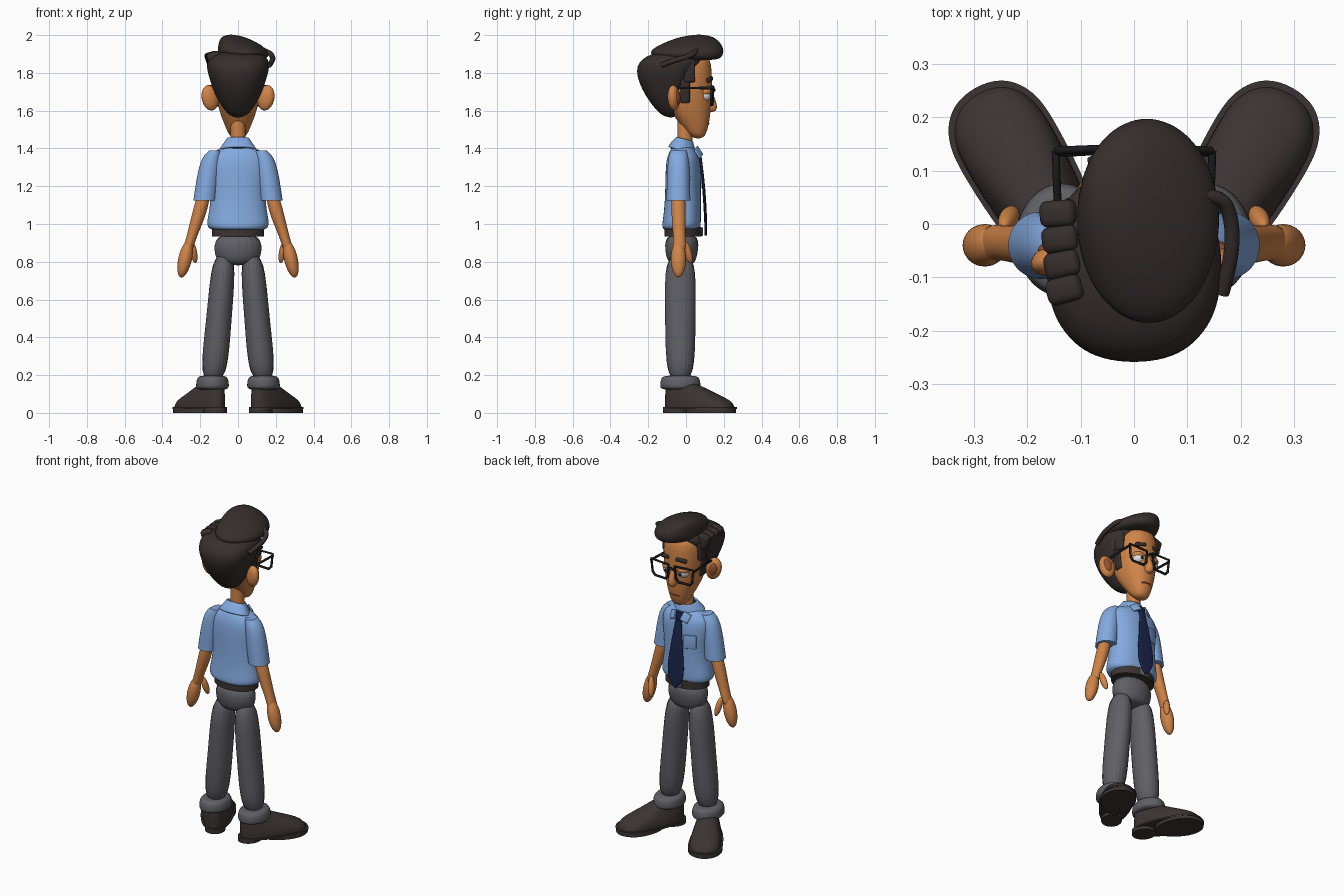
import bpy, bmesh
from math import sin, cos, pi, radians, copysign
from mathutils import Matrix, Vector, Euler

if "Cube" in bpy.data.objects:
    bpy.data.objects.remove(bpy.data.objects["Cube"])


def material(name, red, green, blue):
    mat = bpy.data.materials.new(name)
    mat.use_nodes = True
    mat.diffuse_color = (red, green, blue, 1)
    shader = mat.node_tree.nodes["Principled BSDF"]
    shader.inputs["Base Color"].default_value = mat.diffuse_color
    shader.inputs["Roughness"].default_value = .7
    return mat


hair = material("dark brown hair", .036, .028, .026)
skin = material("tan skin", .63, .23, .065)
shirt = material("light blue cloth", .23, .4, .74)
trousers = material("grey cloth", .115, .115, .13)
leather = material("brown leather", .045, .034, .034)
navy = material("navy cloth", .01, .018, .07)
plastic = material("black plastic", .012, .011, .012)
white = material("eye white", .75, .75, .75)
lip = material("lip brown", .3, .08, .03)
metal = material("buckle grey", .16, .15, .15)


def add_object(name, data, mat, mirror):
    data.materials.append(mat)
    ob = bpy.data.objects.new(name, data)
    bpy.context.collection.objects.link(ob)
    if mirror:
        ob.modifiers.new("Mirror", 'MIRROR').use_mirror_merge = False
    return ob


def add_mesh(name, bm, mat, mirror):
    bmesh.ops.recalc_face_normals(bm, faces=bm.faces)
    for face in bm.faces:
        face.smooth = True
    mesh = bpy.data.meshes.new(name)
    bm.to_mesh(mesh)
    bm.free()
    return add_object(name, mesh, mat, mirror)


def ring(z, wide, back, front=None, x=0, y=-.02):
    """One horizontal section: half width, depth behind and depth in front."""
    return x, y, z, wide, back, front or back


def loft(name, mat, rings, mirror=False, crisp=False, square=2, place=None, caps=True, sides=20):
    """Skin a stack of rings into a smooth body; crisp keeps the end rims sharp."""
    bm = bmesh.new()
    crease = bm.edges.layers.float.new("crease_edge")
    rows = []
    for x, y, z, wide, back, front in rings:
        row = []
        for i in range(sides):
            c, s = cos(2 * pi * i / sides), sin(2 * pi * i / sides)
            deep = front if s > 0 else back
            row.append(bm.verts.new((x + wide * copysign(abs(c) ** (2 / square), c),
                                     y + deep * copysign(abs(s) ** (2 / square), s), z)))
        rows.append(row)
    for low, high in zip(rows, rows[1:]):
        for i in range(sides):
            j = (i + 1) % sides
            bm.faces.new((low[i], low[j], high[j], high[i]))
    for row in (rows[0], rows[-1]) if caps else ():
        cap = bm.faces.new(row)
        for edge in cap.edges if crisp else ():
            edge[crease] = 1
            edge.smooth = False
    if place:
        bm.transform(place)
    ob = add_mesh(name, bm, mat, mirror)
    sub = ob.modifiers.new("Subdivision", 'SUBSURF')
    sub.levels = sub.render_levels = 2
    return ob


def slab(name, mat, bottom, top, mirror=False, square=2, place=None, **section):
    """A straight-sided band with one section throughout."""
    return loft(name, mat, [ring(bottom, **section), ring(top, **section)],
                mirror, True, square, place)


def placed(loc, rot=(0, 0, 0), size=(1, 1, 1)):
    return Matrix.LocRotScale(Vector(loc), Euler([radians(a) for a in rot]), Vector(size))


def ball(name, mat, loc, size, rot=(0, 0, 0), mirror=True):
    bm = bmesh.new()
    bmesh.ops.create_uvsphere(bm, u_segments=24, v_segments=16, radius=1)
    bm.transform(placed(loc, rot, size))
    return add_mesh(name, bm, mat, mirror)


def block(name, mat, loc, size, rot=(0, 0, 0), mirror=False, rounding=.004):
    bm = bmesh.new()
    bmesh.ops.create_cube(bm, size=1)
    bm.transform(placed(loc, rot, size))
    ob = add_mesh(name, bm, mat, mirror)
    bevel = ob.modifiers.new("Bevel", 'BEVEL')
    bevel.width, bevel.segments = rounding, 3
    return ob


def tube(name, mat, points, radius, closed=False, mirror=False, smooth=False):
    curve = bpy.data.curves.new(name, 'CURVE')
    curve.dimensions, curve.use_fill_caps = '3D', True
    curve.bevel_depth, curve.bevel_resolution = radius, 3
    spline = curve.splines.new('NURBS' if smooth else 'POLY')
    spline.points.add(len(points) - 1)
    for point, co in zip(spline.points, points):
        point.co = (*co, 1)
    spline.use_cyclic_u, spline.use_endpoint_u, spline.order_u = closed, True, 3
    return add_object(name, curve, mat, mirror)


# Shoes: built pointing forward, then turned outward
foot = placed((.135, -.03, 0), (0, 0, -30))
loft("shoe_uppers", leather, [
    ring(z=.02, wide=.09, back=.3, front=.11, y=.21),
    ring(z=.06, wide=.09, back=.29, front=.11, y=.2),
    ring(z=.1, wide=.07, back=.19, front=.12, y=.1),
    ring(z=.16, wide=.05, back=.08, y=0)], mirror=True, crisp=True, square=2.3, place=foot)
slab("shoe_soles", leather, 0, .03, True, place=foot, wide=.1, back=.17, front=.12, y=.21)
slab("shoe_heels", leather, 0, .03, True, place=foot, wide=.06, back=.07, y=-.03)
slab("shoe_welts", leather, .02, .03, True, 2.3, foot, wide=.1, back=.31, front=.12, y=.21)
block("shoe_tongues", leather, foot @ Vector((0, .14, .09)), (.07, .08, .02), (-22, 0, -30), True)

# Trousers
loft("trouser_seat", trousers, [
    ring(z=.78, wide=.08, back=.06), ring(z=.82, wide=.13, back=.09, front=.08),
    ring(z=.96, wide=.13, back=.1)])
loft("trouser_legs", trousers, [
    ring(z=.87, wide=.07, back=.09, x=.07, y=-.03),
    ring(z=.5, wide=.065, back=.08, x=.1, y=-.03),
    ring(z=.14, wide=.08, back=.08, x=.135, y=-.03)], mirror=True)
loft("trouser_cuffs", trousers, [
    ring(z=z, wide=wide, back=wide + .02, x=.135, y=-.03)
    for z, wide in ((.12, .08), (.14, .09), (.18, .085), (.2, .07))], mirror=True)
slab("belt", leather, .935, .985, wide=.14, back=.1, y=-.015)
block("belt_buckle", metal, (0, .085, .96), (.06, .01, .045))

# Shirt
loft("shirt_body", shirt, [
    ring(z=.96, wide=.14, back=.1, front=.09), ring(z=.99, wide=.17, back=.11, front=.1),
    ring(z=1.04, wide=.16, back=.1), ring(z=1.16, wide=.14, back=.09, front=.1),
    ring(z=1.33, wide=.17, back=.09, front=.1), ring(z=1.38, wide=.14, back=.07, front=.08),
    ring(z=1.42, wide=.06, back=.05)], square=2.2)
loft("shirt_sleeves", shirt, [
    ring(z=1.39, wide=.03, back=.04, x=.12, y=-.04),
    ring(z=1.35, wide=.06, back=.06, x=.145, y=-.04),
    ring(z=1.125, wide=.062, back=.064, x=.175, y=-.04)], mirror=True, crisp=True)
collar = loft("shirt_collar", shirt, [
    ring(z=-.03, wide=.1, back=.06, front=.09), ring(z=0, wide=.08, back=.05, front=.08),
    ring(z=.03, wide=.06, back=.03, front=.06)],
    place=placed((0, -.01, 1.42), (-14, 0, 0)), caps=False)
collar.modifiers.new("Thickness", 'SOLIDIFY').thickness = .01
block("collar_points", shirt, (.043, .066, 1.38), (.05, .01, .055), (25, 25, -22), True)
block("shirt_pocket", shirt, (-.076, .07, 1.235), (.075, .009, .085), (0, 0, 22))

# Necktie: a knot and a blade that widens to a point
loft("tie_knot", navy, [ring(z=1.34, wide=.02, back=.015, y=.065),
                        ring(z=1.4, wide=.03, back=.015, y=.055)], crisp=True, square=3)
loft("tie_blade", navy, [
    ring(z=.94, wide=.005, back=.006, y=.105), ring(z=1.01, wide=.07, back=.008, y=.105),
    ring(z=1.2, wide=.04, back=.008, y=.095),
    ring(z=1.36, wide=.02, back=.008, y=.074)], crisp=True, square=3)
slab("tie_band", navy, 1.4, 1.415, wide=.075, back=.06)

# Arms and hands
loft("arms", skin, [
    ring(z=1.2, wide=.035, back=.035, x=.17, y=-.04),
    ring(z=1.05, wide=.04, back=.04, x=.205, y=-.04),
    ring(z=.92, wide=.025, back=.03, x=.25, y=-.035),
    ring(z=.85, wide=.03, back=.04, x=.27, y=-.035)], mirror=True)
ball("hands", skin, (.28, -.04, .815), (.036, .04, .1), (0, -13, 0))
ball("thumbs", skin, (.235, .01, .85), (.018, .02, .06), (15, 10, 0))

# Head
slab("neck", skin, 1.37, 1.6, wide=.04, back=.04, y=-.005)
loft("head", skin, [
    ring(z=1.45, wide=.04, back=.03, y=.065), ring(z=1.51, wide=.065, back=.06, front=.08, y=.04),
    ring(z=1.58, wide=.095, back=.08, front=.12, y=.01),
    ring(z=1.68, wide=.12, back=.12, front=.16), ring(z=1.83, wide=.13, back=.12, front=.16),
    ring(z=1.91, wide=.1, back=.1, front=.14)], square=2.2)
loft("nose", skin, [
    ring(z=1.72, wide=.014, back=.02, y=.11), ring(z=1.63, wide=.03, back=.02, front=.05, y=.12),
    ring(z=1.59, wide=.025, back=.02, front=.04, y=.12)])
ball("ears", skin, (.148, -.065, 1.668), (.046, .03, .068), (0, 12, -20))
ball("ear_hollows", lip, (.157, -.043, 1.67), (.024, .012, .04), (0, 12, -20))
ball("eyes", white, (.05, .097, 1.682), (.036, .036, .034))
ball("pupils", plastic, (.05, .13, 1.678), (.01, .005, .01))
ball("eyelids", skin, (.05, .096, 1.7), (.04, .04, .026))
tube("mouth", lip, [(-.035, .108, 1.53), (0, .13, 1.535), (.035, .108, 1.53)], .005, smooth=True)
block("eyebrows", hair, (.055, .125, 1.765), (.065, .02, .022), (0, 10, -18), True, .006)

# Spectacles: square rims, bridge and hooked side arms
tube("spectacle_rims", plastic, [(.022, .143, 1.725), (.145, .138, 1.73), (.138, .134, 1.65),
                                 (.12, .134, 1.63), (.045, .138, 1.63), (.028, .14, 1.65)],
     .0075, closed=True, mirror=True)
tube("spectacle_bridge", plastic, [(-.024, .143, 1.7), (0, .15, 1.71), (.024, .143, 1.7)], .007)
tube("spectacle_arms", plastic, [(.147, .138, 1.72), (.14, -.05, 1.72), (.14, -.075, 1.63)],
     .0075, mirror=True)

# Hair: back mass, sideburns, swept top and side locks
loft("hair_back", hair, [
    ring(z=1.56, wide=.04, back=.04, y=-.08), ring(z=1.65, wide=.11, back=.12, front=.05, y=-.08),
    ring(z=1.76, wide=.15, back=.18, front=.1, y=-.08),
    ring(z=1.86, wide=.18, back=.19, front=.18, y=-.08),
    ring(z=1.92, wide=.12, back=.1, front=.17, y=-.05)], square=2.4)
block("sideburns", hair, (.115, -.005, 1.71), (.022, .05, .14), (0, 6, 0), True, .008)
block("temple_hair", hair, (.117, .018, 1.81), (.04, .06, .12), (0, 0, 10), True, .012)
loft("hair_top", hair, [
    ring(z=1.865, wide=.1, back=.11, front=.13, x=.04, y=.04),
    ring(z=1.89, wide=.14, back=.21, front=.2, x=.03, y=0),
    ring(z=1.94, wide=.13, back=.19, x=.02, y=.015),
    ring(z=2.005, wide=.05, back=.07, x=-.04, y=.07)])
for i in range(4):
    block(f"side_lock_{i}", hair, (-.135 + .004 * i, .02 - .047 * i, 1.87), (.07, .05, .085),
          (0, -18, 4 + 4 * i), rounding=.015)
tube("swept_lock", hair, [(.09, .05, 1.93), (.16, .06, 1.915), (.185, .01, 1.885),
                          (.183, -.07, 1.865), (.165, -.13, 1.84)], .014, smooth=True)
